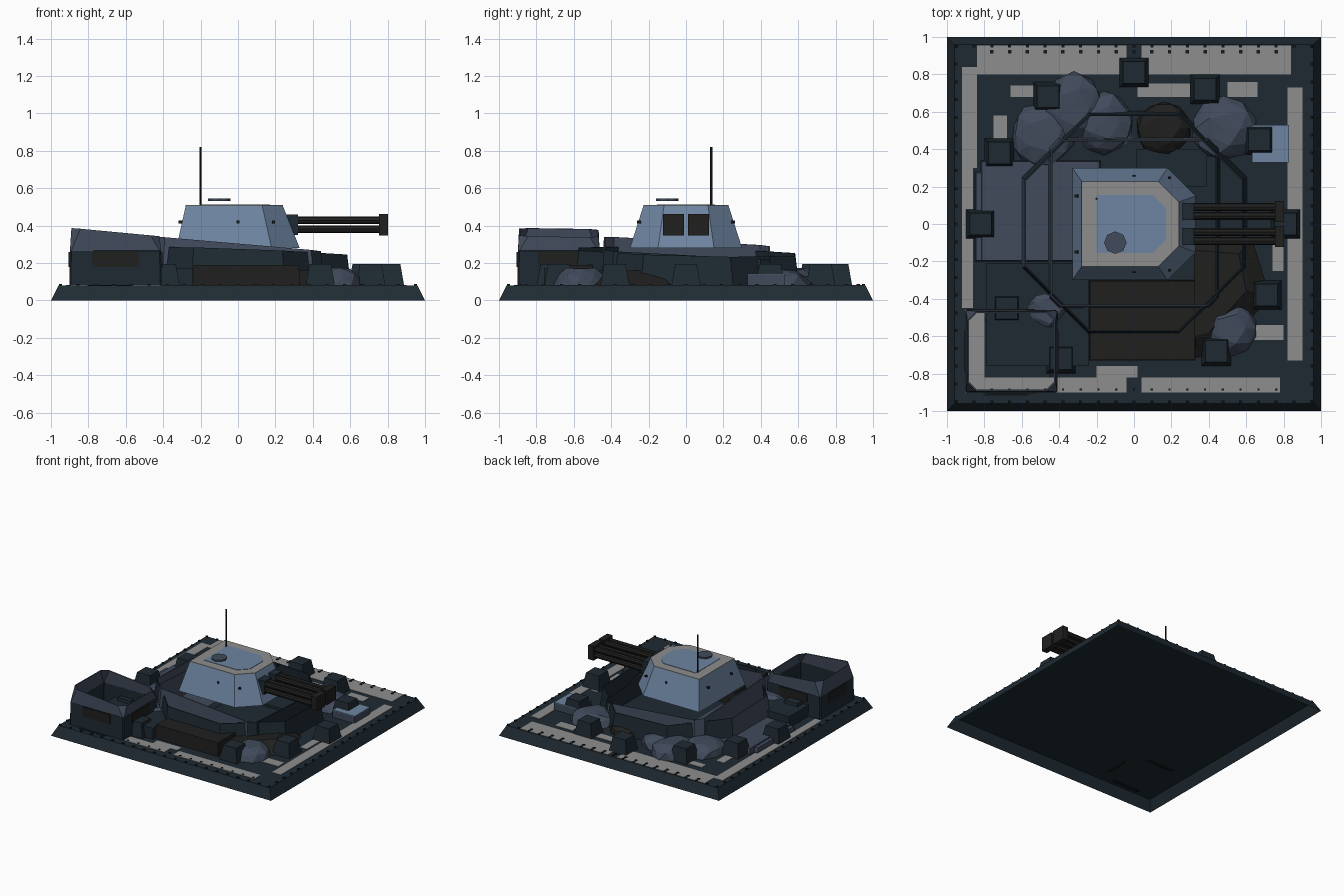
import bpy, bmesh, math, random
from mathutils import Vector

random.seed(4)
cube = bpy.data.objects.get("Cube")
if cube:
    bpy.data.objects.remove(cube)


def material(name, r, g, b):
    m = bpy.data.materials.new(name)
    m.use_nodes = True
    m.diffuse_color = (r, g, b, 1)
    m.node_tree.nodes["Principled BSDF"].inputs["Base Color"].default_value = (r, g, b, 1)
    return m


SLATE = material("dark slate", .013, .023, .032)
ROCK = material("stone blue", .053, .069, .106)
BLUE = material("armour blue", .155, .232, .355)
GREY = material("concrete grey", .27, .27, .268)
BLACK = material("charred black", .0145, .0142, .0138)
INK = material("near black", .006, .01, .012)


def finish(name, bm, *mats):
    bmesh.ops.recalc_face_normals(bm, faces=bm.faces)
    me = bpy.data.meshes.new(name)
    bm.to_mesh(me)
    bm.free()
    for m in mats:
        me.materials.append(m)
    ob = bpy.data.objects.new(name, me)
    bpy.context.collection.objects.link(ob)
    return ob


def rect(x, y, hx, hy, c=0):
    """Rectangle outline, counter-clockwise, with optional cut corners."""
    if not c:
        return [(x - hx, y - hy), (x + hx, y - hy), (x + hx, y + hy), (x - hx, y + hy)]
    return [(x - hx + c, y - hy), (x + hx - c, y - hy), (x + hx, y - hy + c), (x + hx, y + hy - c),
            (x + hx - c, y + hy), (x - hx + c, y + hy), (x - hx, y + hy - c), (x - hx, y - hy + c)]


def loft(bm, low, high, z0, z1, bottom=True, top=True):
    """Joins two outlines; z1 may be a function for a slanted top."""
    top_z = z1 if callable(z1) else lambda x, y: z1
    a = [bm.verts.new((x, y, z0)) for x, y in low]
    b = [bm.verts.new((x, y, top_z(x, y))) for x, y in high]
    n = len(a)
    for i in range(n):
        j = (i + 1) % n
        bm.faces.new((a[i], a[j], b[j], b[i]))
    if bottom:
        bm.faces.new(a[::-1])
    if top:
        bm.faces.new(b)


def shell(name, low, high, z0, z1, mat):
    """Part standing on the slab: sides and top, open underneath."""
    bm = bmesh.new()
    loft(bm, low, high, z0, z1, bottom=False)
    return finish(name, bm, mat)


def slab(name, x, y, hx, hy, z1, mat, lean=0):
    shell(name, rect(x, y, hx, hy), rect(x, y, hx - lean, hy - lean), G, z1, mat)


def block(bm, x, y, z, hx, hy, hz):
    loft(bm, rect(x, y, hx, hy), rect(x, y, hx, hy), z - hz, z + hz)


def thin_wall(name, bm, rule):
    """Open wall with thickness; rule picks the faces of the second colour."""
    for f in bm.faces:
        f.material_index = int(rule(f.calc_center_median()))
    ob = finish(name, bm, SLATE, ROCK)
    mod = ob.modifiers.new("thickness", "SOLIDIFY")
    mod.thickness = .008
    mod.offset = 0


# Hollow base, open underneath, and its worn concrete patches
G = .08
shell("base", rect(0, 0, 1, 1), rect(0, 0, .96, .96), 0, G, SLATE)
bm = bmesh.new()
patches = [(-.84, -.04, .8, .97), (.04, .84, .8, .97), (-.92, -.84, .3, .84), (-.92, -.86, -.45, .3),
           (-.9, -.04, -.9, -.82), (.04, .78, -.9, -.82), (-.2, .02, -.82, -.76), (.82, .9, -.73, .73),
           (-.75, -.68, .42, .58), (-.66, -.5, .68, .74), (.5, .66, .68, .76), (.02, .3, .68, .75),
           (.58, .8, -.62, -.54), (.74, .8, -.25, .1), (-.9, -.8, -.82, -.46)]
for x0, x1, y0, y1 in patches:
    y1 = min(y1, .955)
    block(bm, (x0 + x1) / 2, (y0 + y1) / 2, G + .0025, (x1 - x0) / 2, (y1 - y0) / 2, .0015)
finish("concrete_patches", bm, GREY)

# Rivets around the rim and along the front and back strips
bm = bmesh.new()
for i in range(21):
    t = -.95 + i * .095
    for s in (-1, 1):
        block(bm, t, s * .95, G + .005, .008, .007, .004)
        block(bm, s * .95, t, G + .005, .007, .008, .004)
    if abs(t) < .85:
        block(bm, t, .92, G + .005, .009, .009, .004)
        block(bm, t, -.885, G + .005, .006, .006, .004)
finish("rim_rivets", bm, INK)

# Floor slabs and wreckage
slab("floor_slab", -.515, -.485, .275, .275, .172, SLATE)
slab("stone_slab", -.5, .07, .32, .27, .125, ROCK, .006)
slab("stone_step", -.79, .04, .06, .24, .115, ROCK, .006)
slab("rear_plate", .2, .3, .19, .1, .1, SLATE)
slab("charred_block", .045, -.515, .285, .215, .19, BLACK, .004)
slab("supply_crate", .73, .43, .1, .1, .135, ROCK)
shell("supply_crate_lid", rect(.73, .43, .1, .1), rect(.73, .43, .1, .1), .135, .141, BLUE)
rubble = [(.32, -.72), (.42, -.7), (.73, -.4), (.63, -.08), (.32, -.1)]
shell("charred_rubble", rubble, [(.32, -.6), (.4, -.58), (.6, -.36), (.56, -.16), (.32, -.14)], G, .16, BLACK)


# Boulders with flattened tops
def boulder(name, x, y, rx, ry, h, mat):
    bm = bmesh.new()
    bmesh.ops.create_icosphere(bm, subdivisions=2, radius=1)
    for v in bm.verts:
        v.co *= random.uniform(.9, 1.08)
        v.co = Vector((x + v.co.x * rx, y + v.co.y * ry, G + max(.001, min(v.co.z, .85) * h)))
    bmesh.ops.dissolve_limit(bm, angle_limit=.3, verts=bm.verts, edges=bm.edges)
    finish(name, bm, mat)


for i, spec in enumerate([(-.49, .48, .17, .18, .1), (-.32, .62, .17, .2, .11), (-.16, .54, .17, .17, .1),
                          (.48, .51, .17, .17, .1), (-.47, -.46, .15, .14, .13), (.52, -.56, .15, .15, .11)]):
    boulder(f"boulder_{i + 1}", *spec, ROCK)
boulder("charred_boulder", .16, .51, .15, .15, .08, BLACK)

# Ring of tapered barrier posts
posts = [(-.46, .68), (0, .81), (.38, .72), (.67, .45), (.81, 0), (.71, -.38), (.44, -.68),
         (-.39, -.72), (-.68, -.45), (-.82, 0), (-.72, .38)]
for i, (x, y) in enumerate(posts):
    slab(f"barrier_post_{i + 1}", x, y, .078, .078, .195, SLATE, .02)

# Two slanted ring walls under the turret
bm = bmesh.new()
loft(bm, rect(0, .005, .6, .595, .35), rect(0, .005, .58, .575, .345), G + .002,
     lambda x, y: .26 - .036 * x - .0265 * y, bottom=False, top=False)
thin_wall("outer_ring_wall", bm, lambda c: c.x < -.5)
bm = bmesh.new()
loft(bm, rect(0, .005, .455, .455, .05), rect(0, .005, .44, .44, .05), G + .002,
     lambda x, y: .28 - .087 * x - .055 * y, bottom=False, top=False)
thin_wall("inner_ring_wall", bm, lambda c: c.x < .1)

# Open corner bunker: dark lower wall, stone upper wall with cut corners
cx, cy = -.655, -.68
bm = bmesh.new()
loft(bm, rect(cx, cy, .243, .218, .006), rect(cx, cy, .24, .215, .006), G + .002, .265, bottom=False, top=False)
loft(bm, rect(cx, cy, .24, .215, .006), rect(cx, cy, .232, .209, .045), .265,
     lambda x, y: .362 - .095 * (x - cx) - .015 * (y - cy), bottom=False, top=False)
thin_wall("corner_bunker", bm, lambda c: c.z > .26)
bm = bmesh.new()
for s in (-1, 1):
    block(bm, cx, cy + s * .221, .22, .125, .004, .04)
    block(bm, cx + s * .246, cy, .22, .004, .11, .04)
finish("bunker_windows", bm, BLACK)

# Wall footings that show under the base sheet
bm = bmesh.new()
block(bm, -.445, -.73, G - .004, .01, .09, .006)
for y in (-.51, -.91):
    block(bm, -.685, y, G - .004, .12, .01, .006)
finish("bunker_footings", bm, INK)


# Turret: square at the rear, cut corners toward the guns
def hull(x0, x1, hy, c):
    return [(x0, -hy), (x1 - c, -hy), (x1, -hy + c), (x1, hy - c), (x1 - c, hy), (x0, hy)]


roof, panel = hull(-.28, .24, .228, .11), hull(-.2, .17, .155, .07)
shell("turret_body", hull(-.33, .33, .3, .15), roof, .28, .505, BLUE)
shell("turret_roof_rim", roof, roof, .505, .511, GREY)
shell("turret_roof_panel", panel, panel, .511, .514, BLUE)
bm = bmesh.new()
for s in (-1, 1):
    for x in (0, .19):
        block(bm, x, s * (.256 - .2 * max(0, x - .15)), .42, .007, .007, .007)
    block(bm, -.305, s * .15, .42, .012, .007, .007)
finish("turret_bolts", bm, INK)


def tube(name, p, r, length, mat, sides=8, along_x=False):
    rot = (0, math.pi / 2, 0) if along_x else (0, 0, 0)
    bpy.ops.mesh.primitive_cylinder_add(vertices=sides, radius=r, depth=length, location=p, rotation=rot)
    ob = bpy.context.object
    ob.name = name
    ob.data.materials.append(mat)


tube("antenna", (-.2, .135, .665), .006, .31, INK, 6)
tube("hatch_disc", (-.1, -.1, .538), .06, .012, ROCK)

# Twin clustered guns
for side, s in (("left", 1), ("right", -1)):
    y = s * .067
    for k in range(4):
        dy, dz = (.024 * (k % 2 * 2 - 1), .024 * (k // 2 * 2 - 1))
        tube(f"{side}_barrel_{k + 1}", (.51, y + dy, .405 + dz), .021, .5, BLACK, 8, True)
    bm = bmesh.new()
    block(bm, .778, y, .405, .025, .057, .057)
    finish(f"{side}_muzzle", bm, BLACK)
    bm = bmesh.new()
    block(bm, .285, y, .405, .035, .045, .055)
    finish(f"{side}_gun_mount", bm, SLATE)
